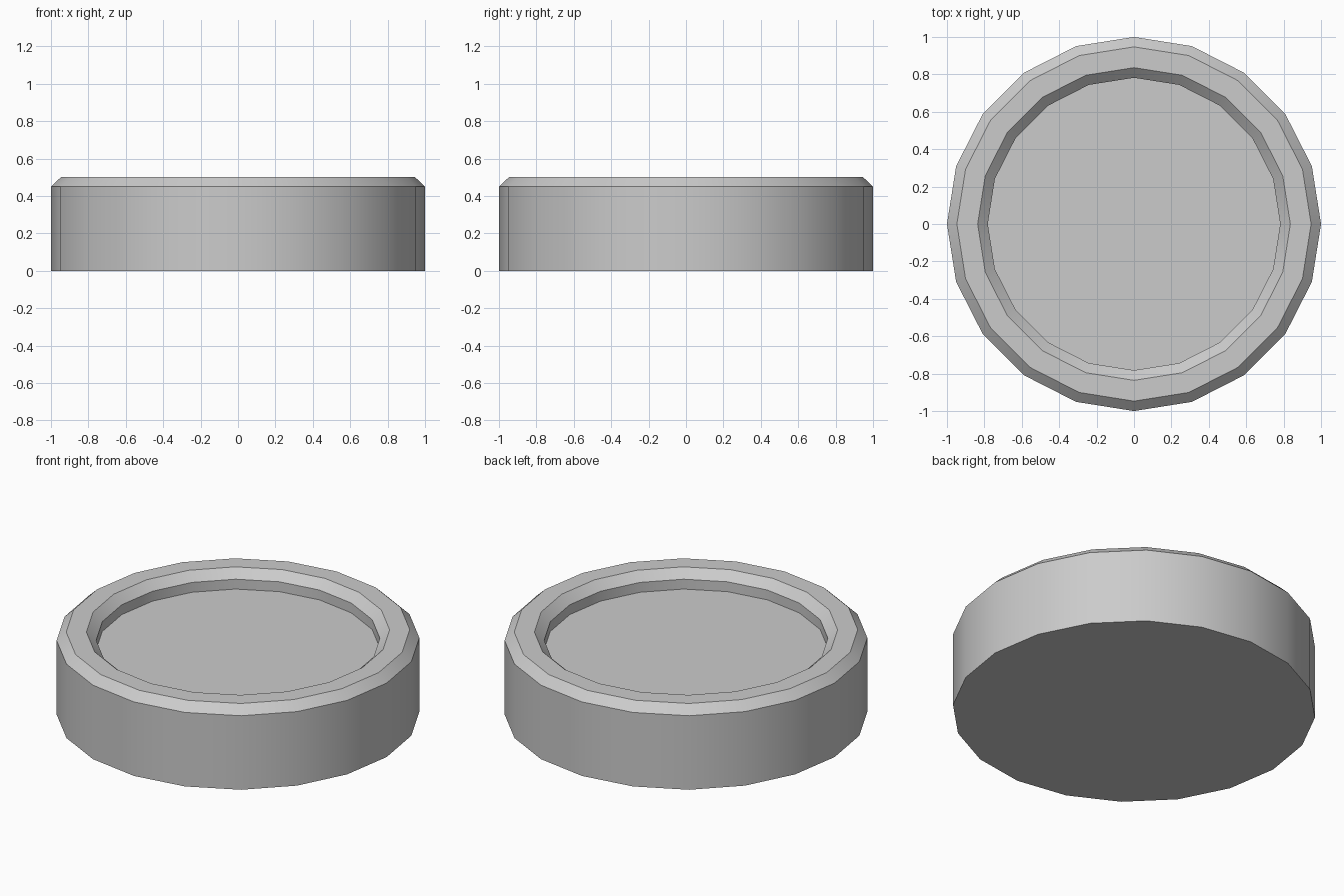
import bpy, bmesh
from math import cos, sin, pi, radians

if "Cube" in bpy.data.objects:
    bpy.data.objects.remove(bpy.data.objects["Cube"])

SIDES = 20
# Cross-section (radius, height) from the underside edge up over the rim to the floor
PROFILE = [(1.0, 0.0), (1.0, 0.45), (0.947, 0.5), (0.836, 0.5), (0.782, 0.45), (0.782, 0.39)]

bm = bmesh.new()
rings = [[bm.verts.new((r * cos(2 * pi * i / SIDES), r * sin(2 * pi * i / SIDES), z))
          for i in range(SIDES)] for r, z in PROFILE]

# Outer wall, chamfers, rim and recess wall
for a, b in zip(rings, rings[1:]):
    for i in range(SIDES):
        j = (i + 1) % SIDES
        bm.faces.new((a[i], a[j], b[j], b[i]))

# Underside and recessed floor
bm.faces.new(rings[0][::-1])
bm.faces.new(rings[-1])

mesh = bpy.data.meshes.new("recessed_disc")
bm.to_mesh(mesh)
bm.free()
disc = bpy.data.objects.new("recessed_disc", mesh)
bpy.context.collection.objects.link(disc)

# Smooth round the circumference, crisp at the chamfers
bpy.context.view_layer.objects.active = disc
disc.select_set(True)
bpy.ops.object.shade_smooth_by_angle(angle=radians(30))
